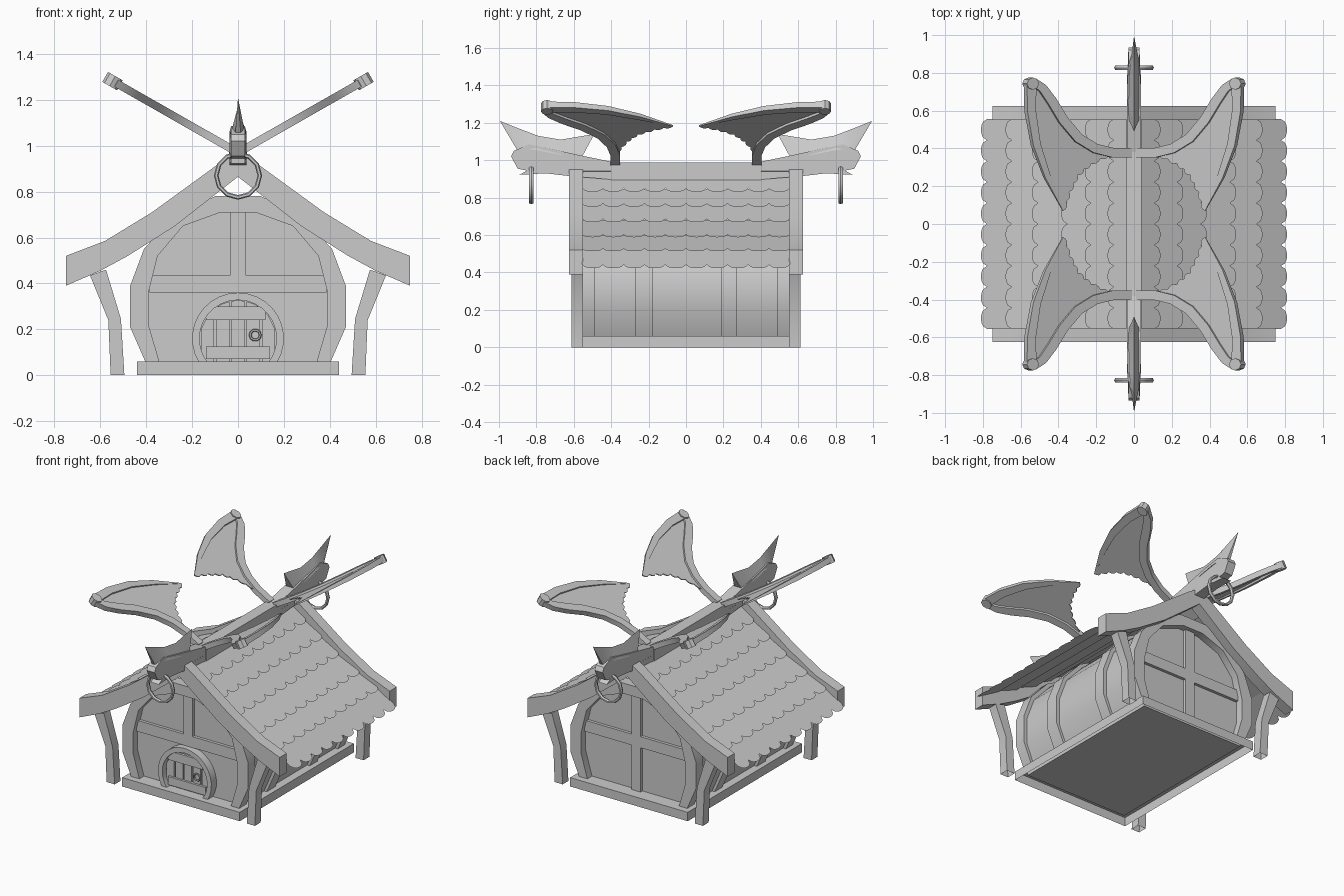
import bpy, bmesh, math
from mathutils import Vector

if "Cube" in bpy.data.objects:
    bpy.data.objects.remove(bpy.data.objects["Cube"], do_unlink=True)

grey = bpy.data.materials.new("plain grey")
grey.use_nodes = True
COLOUR = (0.6, 0.6, 0.6, 1)
grey.diffuse_color = COLOUR
grey.node_tree.nodes["Principled BSDF"].inputs["Base Color"].default_value = COLOUR


def finish(name, bm, closed=True, open_bottom=False):
    if closed:
        bmesh.ops.recalc_face_normals(bm, faces=bm.faces)
    if open_bottom:
        soles = [f for f in bm.faces if f.calc_center_median().z < 0.001]
        bmesh.ops.delete(bm, geom=soles, context="FACES_ONLY")
    mesh = bpy.data.meshes.new(name)
    bm.to_mesh(mesh)
    bm.free()
    mesh.materials.append(grey)
    mesh.shade_smooth()
    mesh.set_sharp_from_angle(angle=math.radians(32))
    obj = bpy.data.objects.new(name, mesh)
    bpy.context.collection.objects.link(obj)


def solid(name, low, high, open_bottom=False):
    """Close two matching outlines into a solid."""
    bm = bmesh.new()
    a = [bm.verts.new(p) for p in low]
    b = [bm.verts.new(p) for p in high]
    bm.faces.new(a)
    bm.faces.new(b)
    for i in range(len(a)):
        j = (i + 1) % len(a)
        bm.faces.new((a[i], a[j], b[j], b[i]))
    finish(name, bm, open_bottom=open_bottom)


def prism_y(name, pts, y0, y1, open_bottom=False):
    solid(name, [(x, y0, z) for x, z in pts], [(x, y1, z) for x, z in pts], open_bottom)


def box(name, x0, x1, y0, y1, z0, z1, open_bottom=False):
    prism_y(name, [(x0, z0), (x1, z0), (x1, z1), (x0, z1)], y0, y1, open_bottom)


def mirrored(half):
    """Complete a right-hand outline, listed from bottom to top."""
    return half + [(-x, z) for x, z in reversed(half) if x > 0]


def arc(r, cz, floor, n=20):
    start = math.asin((floor - cz) / r)
    return [(r * math.cos(start + (math.pi - 2 * start) * i / n),
             cz + r * math.sin(start + (math.pi - 2 * start) * i / n)) for i in range(n + 1)]


def torus(name, centre, major, minor, n, depth=1.0):
    bm = bmesh.new()
    rings = []
    for i in range(n):
        a = 2 * math.pi * i / n
        ring = []
        for k in range(6):
            b = 2 * math.pi * k / 6
            r = major + minor * math.cos(b)
            ring.append(bm.verts.new((centre[0] + r * math.cos(a),
                                      centre[1] + minor * depth * math.sin(b),
                                      centre[2] + r * math.sin(a))))
        rings.append(ring)
    for i in range(n):
        p, q = rings[i], rings[(i + 1) % n]
        for k in range(6):
            m = (k + 1) % 6
            bm.faces.new((p[k], p[m], q[m], q[k]))
    finish(name, bm)


# Base sill, open below, with a recessed floor
box("base", -0.44, 0.44, -0.61, 0.61, 0, 0.06, open_bottom=True)
box("floor", -0.385, 0.385, -0.555, 0.555, 0.03, 0.055)

# Barrel shaped body with arched ribs
outer = mirrored([(0.40, 0.05), (0.47, 0.21), (0.47, 0.39), (0.41, 0.55), (0.28, 0.69), (0.10, 0.78)])
inner = mirrored([(0.34, 0.05), (0.39, 0.22), (0.39, 0.36), (0.35, 0.52), (0.24, 0.65), (0.075, 0.71)])
shell = [(x * 0.95, 0.05 + (z - 0.05) * 0.965) for x, z in outer]
prism_y("body", shell, -0.515, 0.515)
for y0, y1 in ((-0.565, -0.49), (-0.27, -0.18), (0.19, 0.27), (0.49, 0.565)):
    prism_y("body_rib", outer + inner[::-1], y0, y1)

# Timber bars on both end walls
for s, foot in ((-1, 0.435), (1, 0.06)):
    ys = sorted((s * 0.51, s * 0.535))
    box("wall_crossbar", -0.385, 0.385, *ys, 0.36, 0.435)
    box("wall_post", -0.035, 0.035, *ys, foot, 0.715)

# Round door with planks, rails and a ring handle
prism_y("door_frame", arc(0.2, 0.16, 0.055) + arc(0.168, 0.16, 0.055)[::-1], -0.57, -0.5)
prism_y("door_back", arc(0.17, 0.16, 0.055), -0.522, -0.5)
for i in range(5):
    x0 = -0.16 + i * 0.066
    x1 = x0 + 0.056
    tops = [(x, 0.16 + math.sqrt(max(0.166 ** 2 - x * x, 0))) for x in (x1, (x0 + x1) / 2, x0)]
    prism_y("door_plank", [(x0, 0.06), (x1, 0.06)] + tops, -0.535, -0.515)
box("door_rail_top", -0.14, 0.12, -0.55, -0.53, 0.24, 0.30)
box("door_rail_bottom", -0.14, 0.14, -0.55, -0.53, 0.07, 0.125)
torus("door_handle", (0.075, -0.545, 0.175), 0.022, 0.006, 10)

# Curved gable boards and corner legs
gable_top = [(0.75, 0.52), (0.58, 0.585), (0.375, 0.71), (0.10, 0.91), (0, 0.975)]
gable_low = [(0.75, 0.39), (0.60, 0.455), (0.48, 0.52), (0.275, 0.65), (0, 0.865)]
leg = [(0.495, 0), (0.51, 0.245), (0.575, 0.46), (0.645, 0.435), (0.565, 0.24), (0.555, 0)]
for s in (-1, 1):
    prism_y("gable_board", mirrored(gable_top) + mirrored(gable_low)[::-1], s * 0.55, s * 0.625)
    for sx in (-1, 1):
        prism_y("leg", [(sx * x, z) for x, z in leg], s * 0.55, s * 0.612, open_bottom=True)

# Scalloped shingle rows, each tucked under the row above
rows = [(0.02, 0.915), (0.14, 0.825), (0.26, 0.745), (0.385, 0.663),
        (0.54, 0.582), (0.68, 0.508), (0.81, 0.417)]
COUNT, STEP, TUCK = 10, 8, 0.06
for sx in (-1, 1):
    for (x0, z0), (x1, z1) in zip(rows, rows[1:]):
        bm = bmesh.new()
        pairs = []
        slope = (z1 - z0 + 0.016) / (x1 - x0)
        for i in range(COUNT * STEP + 1):
            y = -0.555 + 1.11 * i / (COUNT * STEP)
            t = (i / STEP % 1) * 2 - 1
            reach = x1 - x0 - 0.032 * (1 - math.sqrt(1 - t * t))
            top = bm.verts.new((sx * (x0 - TUCK), y, z0 - 0.01 - slope * TUCK))
            low = bm.verts.new((sx * (x0 + reach), y, z0 - 0.01 + slope * reach))
            pairs.append((top, low))
        for (a, b), (c, d) in zip(pairs, pairs[1:]):
            bm.faces.new((a, b, d, c) if sx > 0 else (a, c, d, b))
        finish("shingle_row", bm, closed=False)

# Ridge beam, beast heads with crests, and hanging rings
box("ridge_beam", -0.04, 0.04, -0.4, 0.4, 0.895, 0.988)
head = [(0.38, 0.895), (0.62, 0.915), (0.75, 0.93), (0.89, 0.922), (0.85, 0.945), (0.90, 0.955),
        (0.935, 1.02), (0.92, 1.05), (0.84, 1.085), (0.72, 1.06), (0.56, 1.025), (0.38, 0.988)]
crest = [(0.995, 1.21, 0.90, 1.05), (0.90, 1.172, 0.85, 1.06), (0.79, 1.13, 0.78, 1.05),
         (0.67, 1.11, 0.68, 1.03), (0.49, 1.14, 0.56, 1.01)]
for s in (-1, 1):
    sides = []
    for sx in (-1, 1):
        sides.append([(sx * (0.037 if y < 0.8 else 0.03), s * y, z) for y, z in head])
    solid("ridge_head", *sides)
    bm = bmesh.new()
    strip = []
    for i, (yt, zt, yl, zl) in enumerate(crest):
        w = (0.012, 0.03, 0.037, 0.037, 0.03)[i]
        strip.append([bm.verts.new(p) for p in ((-w, s * yl, zl), (0, s * yt, zt), (w, s * yl, zl))])
    for p, q in zip(strip, strip[1:]):
        for k in range(3):
            m = (k + 1) % 3
            bm.faces.new((p[k], p[m], q[m], q[k]))
    bm.faces.new(strip[0])
    bm.faces.new(strip[-1])
    finish("head_crest", bm)
    torus("hanging_ring", (0, s * 0.827, 0.87), 0.095, 0.01, 12, 1.4)

# Four tilted wings: two tapered spars, a tip knob and a ragged membrane
TILT = math.atan(0.57)


def slab(name, pts, halves, sx, sy):
    def place(side):
        return [(sx * (x - side * h * math.sin(TILT)), sy * y,
                 0.97 + 0.57 * x + side * h * math.cos(TILT)) for (x, y), h in zip(pts, halves)]
    solid(name, place(-1), place(1))


def ribbon(path, widths):
    left, right = [], []
    for i, p in enumerate(path):
        t = Vector(path[min(i + 1, len(path) - 1)]) - Vector(path[max(i - 1, 0)])
        n = Vector((-t.y, t.x)).normalized() * widths[i] / 2
        left.append(tuple(Vector(p) + n))
        right.append(tuple(Vector(p) - n))
    return left + right[::-1]


lead = [(0.02, 0.378), (0.12, 0.378), (0.21, 0.40), (0.30, 0.455), (0.38, 0.55),
        (0.44, 0.65), (0.49, 0.72), (0.54, 0.755)]
trail = [(0.55, 0.74), (0.55, 0.60), (0.52, 0.42), (0.46, 0.25), (0.375, 0.07)]
edge = [(0.375, 0.07), (0.345, 0.17), (0.30, 0.26), (0.23, 0.32), (0.13, 0.37)]
ragged = []
for a, b in zip(edge, edge[1:]):
    a, b = Vector(a), Vector(b)
    out = Vector((a.y - b.y, b.x - a.x)).normalized()
    for k in range(8):
        bulge = math.sin(math.pi * (k % 4) / 4) * 0.012
        ragged.append(tuple(a.lerp(b, k / 8) + out * bulge))
knob = [(0.547 + 0.032 * math.cos(k * math.pi / 4), 0.743 + 0.032 * math.sin(k * math.pi / 4)) for k in range(8)]
membrane = lead[1:] + trail[:-1] + ragged
taper = [0.018, 0.017, 0.014, 0.01, 0.003]
for sx in (-1, 1):
    for sy in (-1, 1):
        slab("wing_lead_spar", ribbon(lead, [0.05] * 6 + [0.045, 0.04]), [0.017] * 16, sx, sy)
        slab("wing_outer_spar", ribbon(trail, [0.05, 0.045, 0.04, 0.03, 0.004]), taper + taper[::-1], sx, sy)
        slab("wing_tip", knob, [0.025] * 8, sx, sy)
        slab("wing_membrane", membrane, [0.003] * len(membrane), sx, sy)
